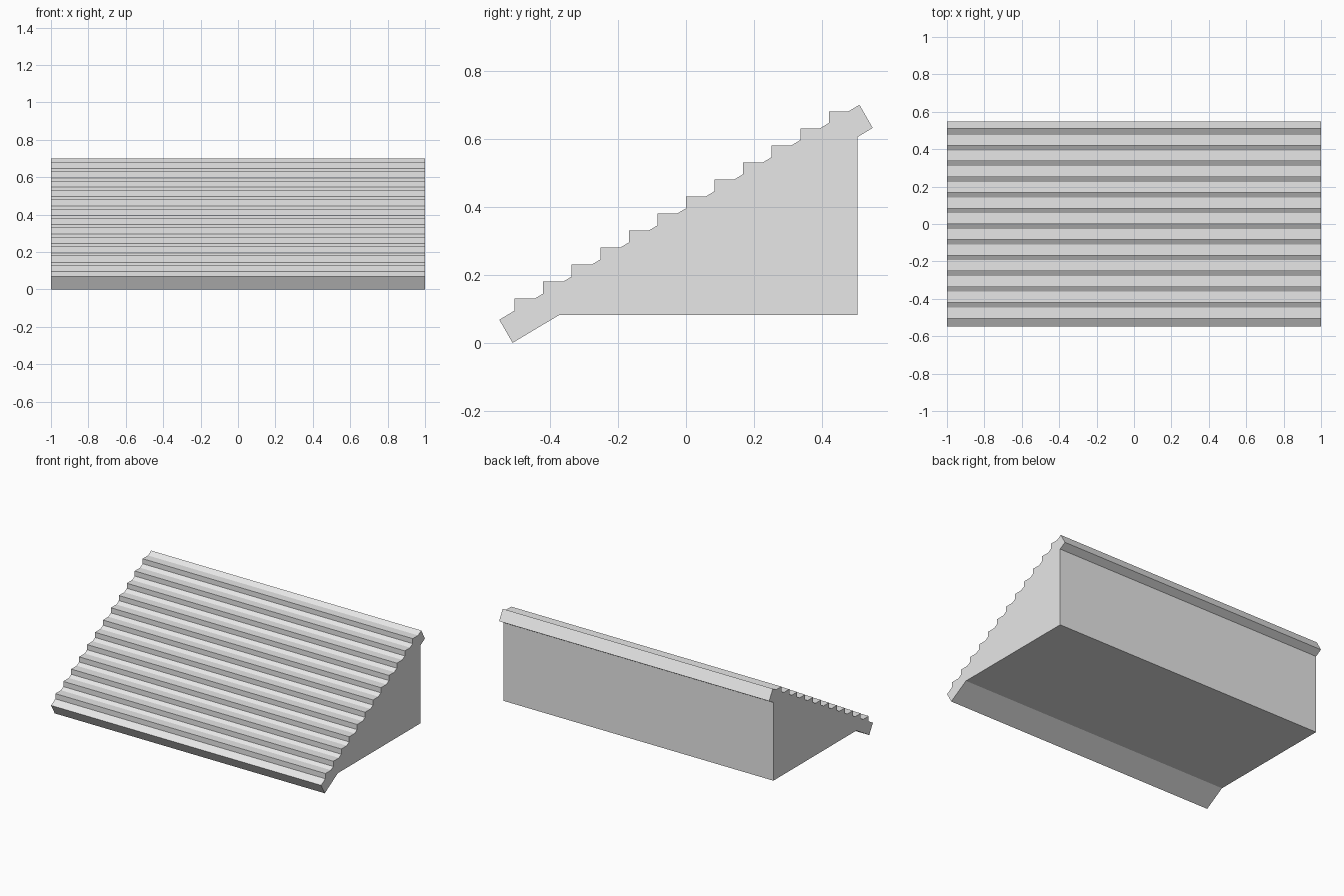
import bpy, bmesh

if "Cube" in bpy.data.objects:
    bpy.data.objects.remove(bpy.data.objects["Cube"])

STEPS = 12
DEPTH = 0.084      # tread depth
RISE = 0.05        # height gained per step
BASE = 0.082       # underside of the steps
FRONT = -0.504     # front of the first step

grey = bpy.data.materials.new("light_grey")
grey.diffuse_color = (0.8, 0.8, 0.8, 1)
grey.use_nodes = True
grey.node_tree.nodes["Principled BSDF"].inputs["Base Color"].default_value = grey.diffuse_color


def extrude_profile(name, profile, half_width=1.0):
    """Solid made from a (y, z) outline stretched across x."""
    bm = bmesh.new()
    face = bm.faces.new([bm.verts.new((-half_width, y, z)) for y, z in profile])
    out = bmesh.ops.extrude_face_region(bm, geom=[face])
    moved = [v for v in out["geom"] if isinstance(v, bmesh.types.BMVert)]
    bmesh.ops.translate(bm, verts=moved, vec=(2 * half_width, 0, 0))
    bmesh.ops.recalc_face_normals(bm, faces=bm.faces)
    mesh = bpy.data.meshes.new(name)
    bm.to_mesh(mesh)
    bm.free()
    mesh.materials.append(grey)
    obj = bpy.data.objects.new(name, mesh)
    bpy.context.collection.objects.link(obj)
    return obj


# Solid steps, each a full-height block
for i in range(STEPS):
    y0 = FRONT + i * DEPTH
    y1 = y0 + DEPTH
    top = 0.13 + i * RISE
    extrude_profile(f"step_{i + 1}", [(y0, BASE), (y1, BASE), (y1, top), (y0, top)])

# Sloping slab running through all the steps
extrude_profile("sloping_slab",
                [(-0.549, 0.068), (-0.510, 0.0), (0.549, 0.632), (0.510, 0.70)])
